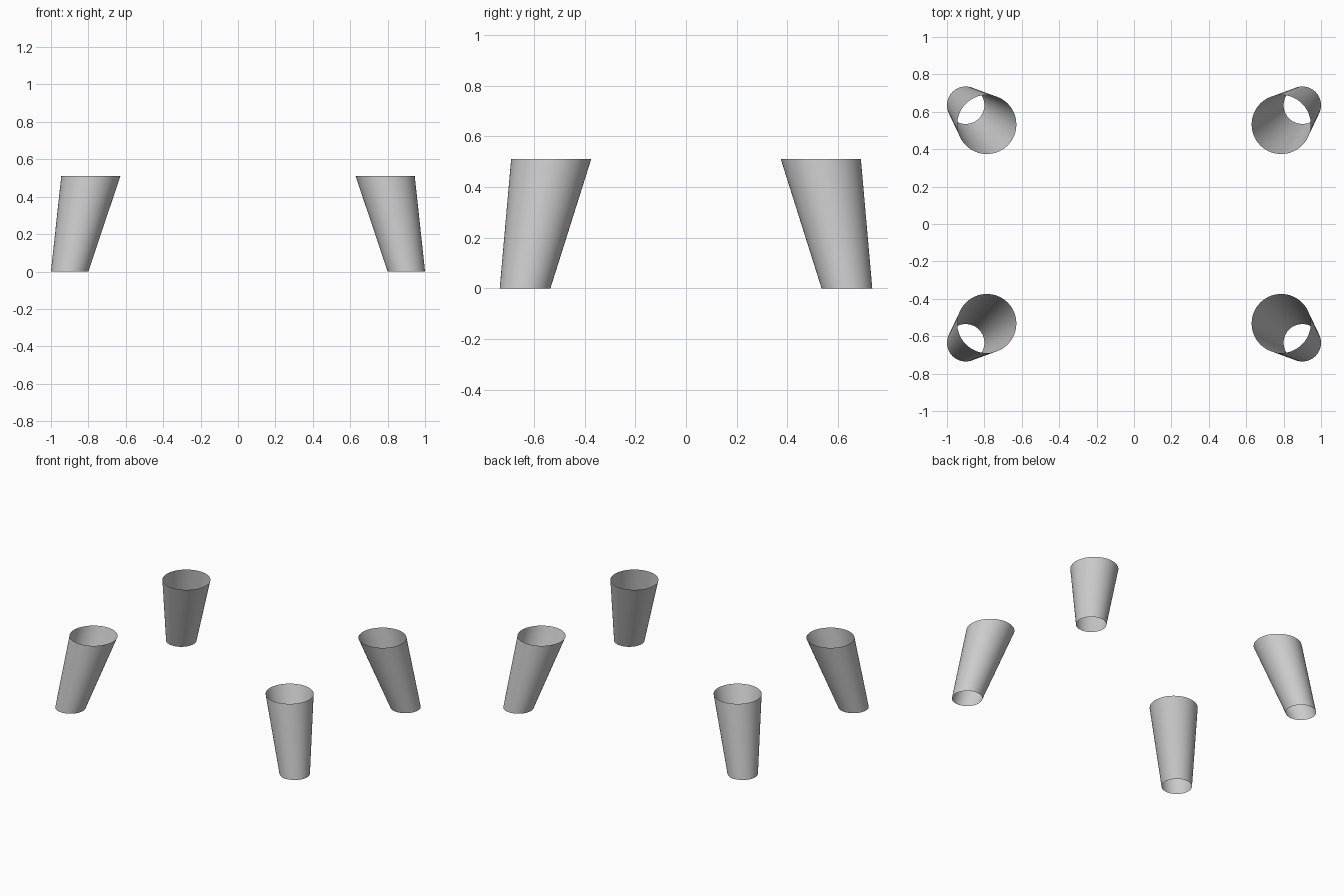
import bpy, bmesh, math

if "Cube" in bpy.data.objects:
    bpy.data.objects.remove(bpy.data.objects["Cube"])

SIDES = 64
FOOT = (0.9, 0.635, 0.0, 0.1)        # x, y, z, radius
TOP = (0.787, 0.532, 0.51, 0.158)


def ring(bm, x, y, z, r):
    return [bm.verts.new((x + r * math.cos(2 * math.pi * i / SIDES),
                          y + r * math.sin(2 * math.pi * i / SIDES), z))
            for i in range(SIDES)]


def leg(name, sx, sy):
    # Open, splayed, tapered tube between two horizontal rings
    bm = bmesh.new()
    low, high = [ring(bm, sx * x, sy * y, z, r) for x, y, z, r in (FOOT, TOP)]
    for i in range(SIDES):
        j = (i + 1) % SIDES
        bm.faces.new((low[i], low[j], high[j], high[i])).smooth = True
    mesh = bpy.data.meshes.new(name)
    bm.to_mesh(mesh)
    bm.free()
    bpy.context.collection.objects.link(bpy.data.objects.new(name, mesh))


# Four legs, mirrored about both axes
for side, sx in (("left", -1), ("right", 1)):
    for end, sy in (("front", -1), ("back", 1)):
        leg(f"{end}_{side}_leg", sx, sy)
